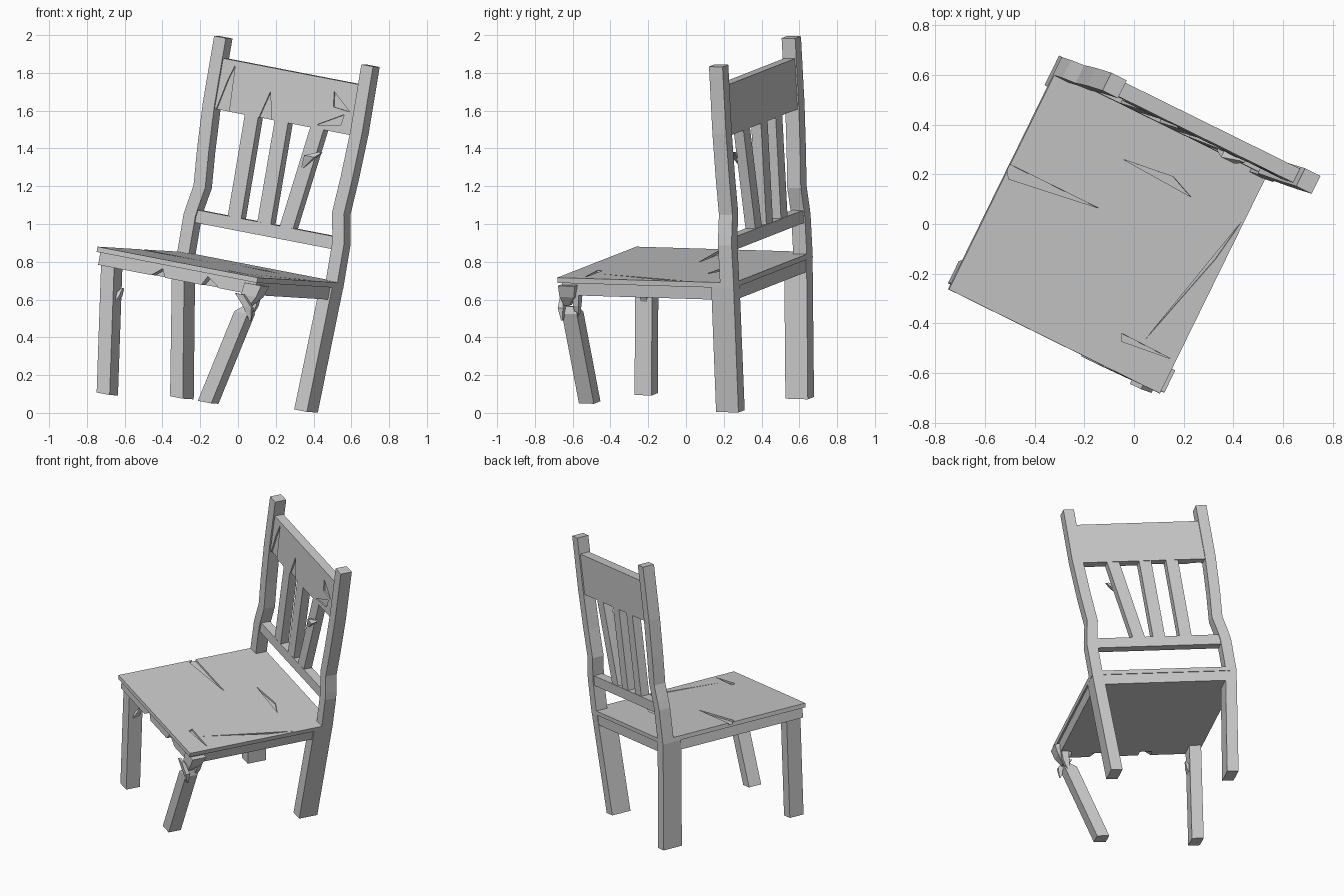
import bpy, bmesh
from mathutils import Vector

if "Cube" in bpy.data.objects:
    bpy.data.objects.remove(bpy.data.objects["Cube"])

# Frame of the turned and tipped chair: O is the middle of the seat top
O = Vector((-0.091, -0.006, 0.784))
U = Vector((0.884, -0.436, -0.171)).normalized()   # chair right
V = Vector((0.440, 0.897, -0.027)).normalized()    # chair back
W = U.cross(V).normalized()                        # chair up


def L(u, v, w):
    return O + U * u + V * v + W * w


def finish(name, bm):
    bmesh.ops.recalc_face_normals(bm, faces=bm.faces)
    me = bpy.data.meshes.new(name)
    bm.to_mesh(me)
    bm.free()
    ob = bpy.data.objects.new(name, me)
    bpy.context.collection.objects.link(ob)
    return ob


def loft(bm, rings):
    """Skin a list of equal point rings and cap both ends."""
    rings = [[bm.verts.new(p) for p in r] for r in rings]
    n = len(rings[0])
    for a, b in zip(rings, rings[1:]):
        for i in range(n):
            j = (i + 1) % n
            bm.faces.new((a[i], a[j], b[j], b[i]))
    bm.faces.new(rings[0])
    bm.faces.new(rings[-1])


def beam(name, points, sizes):
    """Rectangular bar through points; sizes = one or many (width, depth)."""
    if not isinstance(sizes, list):
        sizes = [sizes] * len(points)
    bm = bmesh.new()
    loft(bm, [[Vector(p) + U * (s * w / 2) + V * (t * d / 2)
               for s, t in ((-1, -1), (1, -1), (1, 1), (-1, 1))]
              for p, (w, d) in zip(points, sizes)])
    return finish(name, bm)


def block(name, u0, u1, v0, v1, w0, w1):
    u, v = (u0 + u1) / 2, (v0 + v1) / 2
    return beam(name, [L(u, v, w0), L(u, v, w1)], (u1 - u0, v1 - v0))


def gouge(target, polys, offset):
    """Cut prisms (local outlines swept by a local offset) out of a part."""
    bm = bmesh.new()
    off = L(*offset) - O
    for poly in polys:
        ring = [L(*p) for p in poly]
        loft(bm, [ring, [p + off for p in ring]])
    cutter = finish("cutter", bm)
    cutter.hide_render = True
    mod = target.modifiers.new("gouge", 'BOOLEAN')
    mod.operation = 'DIFFERENCE'
    mod.solver = 'EXACT'
    mod.object = cutter
    deps = bpy.context.evaluated_depsgraph_get()
    me = bpy.data.meshes.new_from_object(target.evaluated_get(deps))
    target.modifiers.clear()
    target.data = me
    bpy.data.objects.remove(cutter)


# Seat plate with splits in its top
seat = block("seat", -0.48, 0.48, -0.52, 0.52, -0.028, 0.0)
splits = [[(-0.50, 0.04), (-0.46, -0.015), (-0.08, 0.04)],
          [(-0.074, 0.26), (0.14, 0.286), (0.24, 0.245)],
          [(0.47, 0.243), (0.443, 0.065), (0.327, -0.36)],
          [(0.232, -0.371), (0.245, -0.40), (0.46, -0.375)]]
gouge(seat, [[(u, v, -0.012) for u, v in s] for s in splits], (0, 0, 0.05))

# Seat frame below, chipped along the front
apron = block("seat_frame", -0.468, 0.468, -0.50, 0.515, -0.095, -0.026)
chips = [[(-0.17, -0.11), (-0.06, -0.11), (-0.09, -0.05)],
         [(0.14, -0.11), (0.28, -0.11), (0.18, -0.045)]]
gouge(apron, [[(u, -0.53, w) for u, w in c] for c in chips], (0, 0.08, 0))

# Back posts, bowed inwards, with the splayed back legs under them
for side, s, foot in (("left", -1, (-0.297, 0.602, 0.08)),
                      ("right", 1, (0.36, 0.235, 0.01))):
    bow = [(-0.03, 0), (0.2, 0), (0.25, 0.008), (0.36, 0.03),
           (0.55, 0.015), (0.8, 0.003), (1.16, 0.004)]
    beam(side + "_back_post",
         [L(s * (0.445 - du), 0.48, w) for w, du in bow], (0.07, 0.08))
    beam(side + "_back_leg", [foot, L(s * 0.443, 0.453, -0.028)],
         [(0.076, 0.132), (0.073, 0.132)])

# Front left leg, with a splinter standing off its side
beam("left_front_leg", [(-0.692, -0.21, 0.1), (-0.667, -0.208, 0.82)],
     (0.078, 0.1))
beam("left_leg_splinter",
     [(-0.675, -0.225, 0.55), (-0.635, -0.22, 0.62), (-0.61, -0.215, 0.66)],
     [(0.01, 0.03), (0.03, 0.04), (0.008, 0.02)])

# Snapped front right leg: stub, swung lower piece and splinters between
beam("right_front_leg_stub",
     [(0.10, -0.612, 0.68), (0.075, -0.612, 0.62), (0.055, -0.625, 0.57)],
     [(0.10, 0.10), (0.09, 0.085), (0.03, 0.03)])
beam("right_front_leg",
     [(-0.158, -0.51, 0.056), (0.035, -0.60, 0.53), (0.055, -0.61, 0.565)],
     [(0.08, 0.088), (0.08, 0.088), (0.02, 0.07)])
beam("leg_splinter_front",
     [(0.065, -0.655, 0.49), (0.055, -0.655, 0.56), (0.01, -0.645, 0.63)],
     [(0.01, 0.01), (0.05, 0.03), (0.05, 0.02)])
beam("leg_splinter_back",
     [(0.06, -0.575, 0.50), (0.085, -0.575, 0.57), (0.10, -0.575, 0.65)],
     [(0.01, 0.02), (0.04, 0.03), (0.05, 0.04)])

# Back rails; the top one is cracked on its front
block("lower_back_rail", -0.42, 0.42, 0.45, 0.512, 0.168, 0.236)
rail = block("top_back_rail", -0.42, 0.42, 0.45, 0.512, 0.78, 1.052)
cracks = [[(-0.145, 0.77), (-0.065, 0.77), (-0.10, 0.927)],
          [(-0.40, 0.77), (-0.32, 0.77), (-0.33, 1.03), (-0.36, 0.94)],
          [(0.20, 0.80), (0.34, 0.82), (0.35, 0.88)],
          [(0.27, 0.99), (0.28, 0.91), (0.38, 0.90)]]
gouge(rail, [[(u, 0.43, w) for u, w in c] for c in cracks], (0, 0.03, 0))

# Slats; the right one is knocked askew and split
for name, lo, hi in (("left_slat", -0.187, -0.187), ("middle_slat", -0.01, -0.008),
                     ("right_slat", 0.122, 0.208)):
    beam(name, [L(lo, 0.48, 0.22), L(hi, 0.48, 0.80)], (0.08, 0.058))
beam("slat_splinter",
     [L(0.16, 0.45, 0.56), L(0.20, 0.44, 0.63), L(0.25, 0.45, 0.66)],
     [(0.01, 0.01), (0.06, 0.03), (0.02, 0.01)])
